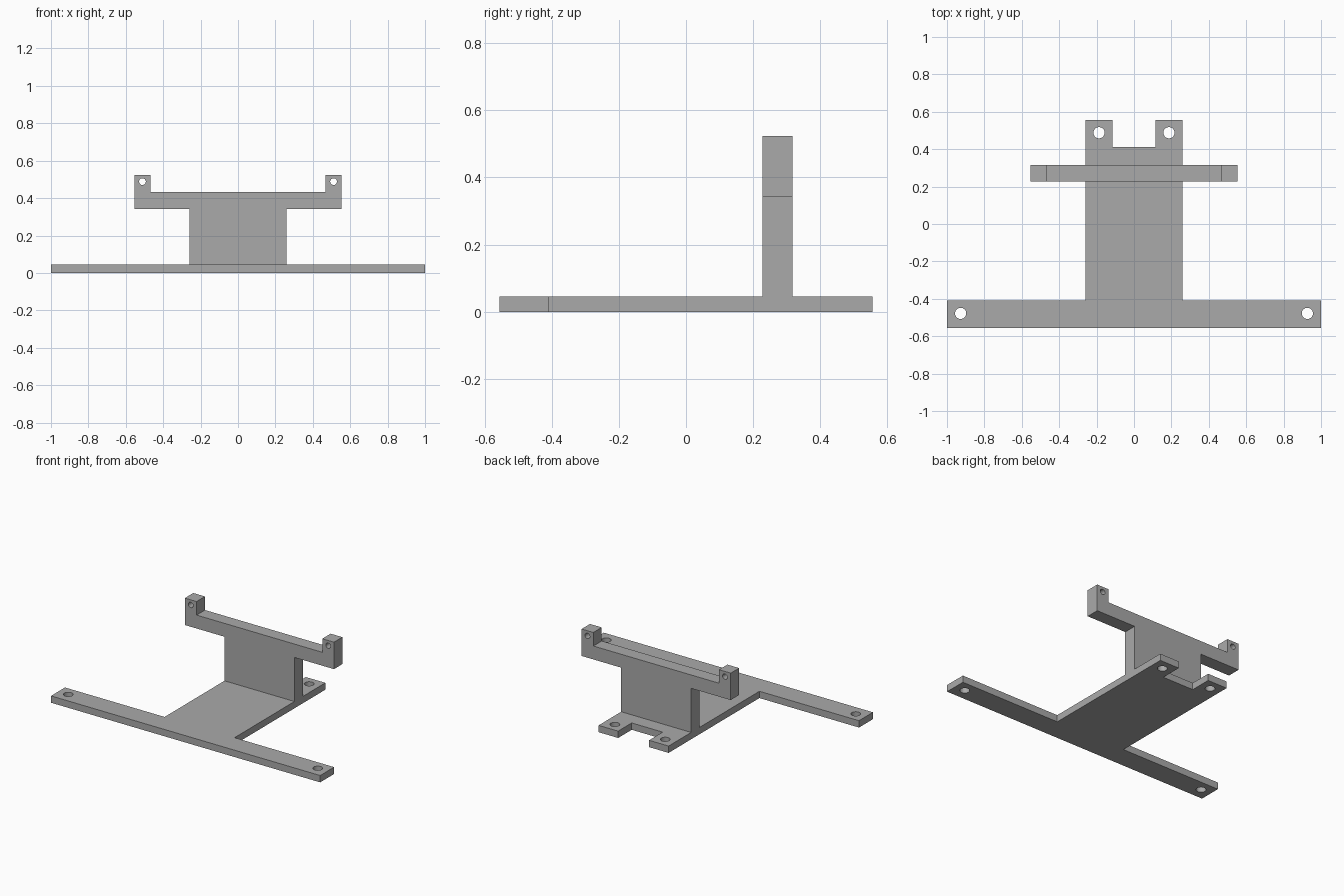
import bpy, bmesh, math
from mathutils import Matrix

cube = bpy.data.objects.get("Cube")
if cube:
    bpy.data.objects.remove(cube, do_unlink=True)

# Single grey finish
grey = bpy.data.materials.new("plain_grey")
grey.use_nodes = True
colour = (0.4, 0.4, 0.4, 1)
grey.diffuse_color = colour
grey.node_tree.nodes["Principled BSDF"].inputs["Base Color"].default_value = colour


def circle(x, y, radius, sides=32):
    steps = [math.tau * i / sides for i in range(sides)]
    return [(x + radius * math.cos(a), y + radius * math.sin(a)) for a in steps]


def mirrored(half):
    """Complete a right-hand outline across the centre line."""
    return half + [(-x, y) for x, y in reversed(half)]


def plate(name, outline, holes, thickness, matrix):
    """Extrude an outline with round holes into a solid mesh."""
    curve = bpy.data.curves.new(name + "_profile", "CURVE")
    curve.dimensions = "2D"
    curve.fill_mode = "BOTH"
    curve.extrude = thickness / 2
    for loop in [outline] + holes:
        spline = curve.splines.new("POLY")
        spline.points.add(len(loop) - 1)
        for point, (x, y) in zip(spline.points, loop):
            point.co = (x, y, 0, 1)
        spline.use_cyclic_u = True
    helper = bpy.data.objects.new(name + "_profile", curve)
    bpy.context.collection.objects.link(helper)
    graph = bpy.context.evaluated_depsgraph_get()
    mesh = bpy.data.meshes.new_from_object(helper.evaluated_get(graph))
    bpy.data.objects.remove(helper, do_unlink=True)

    # Weld caps to walls, then place the solid
    bm = bmesh.new()
    bm.from_mesh(mesh)
    bmesh.ops.remove_doubles(bm, verts=bm.verts, dist=0.0001)
    bmesh.ops.dissolve_limit(bm, angle_limit=0.01, verts=bm.verts, edges=bm.edges)
    bmesh.ops.transform(bm, matrix=matrix, verts=bm.verts)
    bmesh.ops.recalc_face_normals(bm, faces=bm.faces)
    for face in bm.faces:
        face.smooth = False
    bm.to_mesh(mesh)
    bm.free()
    mesh.name = name
    mesh.materials.clear()
    mesh.materials.append(grey)
    obj = bpy.data.objects.new(name, mesh)
    bpy.context.collection.objects.link(obj)
    return obj


BASE = 0.046

# Base plate: wide front bar, centre panel and two notched rear tabs
base_half = [(1, -0.556), (1, -0.408), (0.26, -0.408),
             (0.26, 0.556), (0.115, 0.556), (0.115, 0.412)]
base_holes = [circle(s * x, y, 0.03) for s in (-1, 1)
              for x, y in ((0.927, -0.478), (0.187, 0.488))]
plate("base_plate", mirrored(base_half), base_holes, BASE,
      Matrix.Translation((0, 0, BASE / 2)))

# Upright bracket: stem, crossbar and drilled end lugs
bracket_half = [(0.26, BASE), (0.26, 0.342), (0.554, 0.342),
                (0.554, 0.523), (0.467, 0.523), (0.467, 0.432)]
bracket_holes = [circle(s * 0.511, 0.488, 0.018) for s in (-1, 1)]
plate("upright_bracket", mirrored(bracket_half), bracket_holes, 0.089,
      Matrix.Translation((0, 0.272, 0)) @ Matrix.Rotation(math.pi / 2, 4, "X"))
